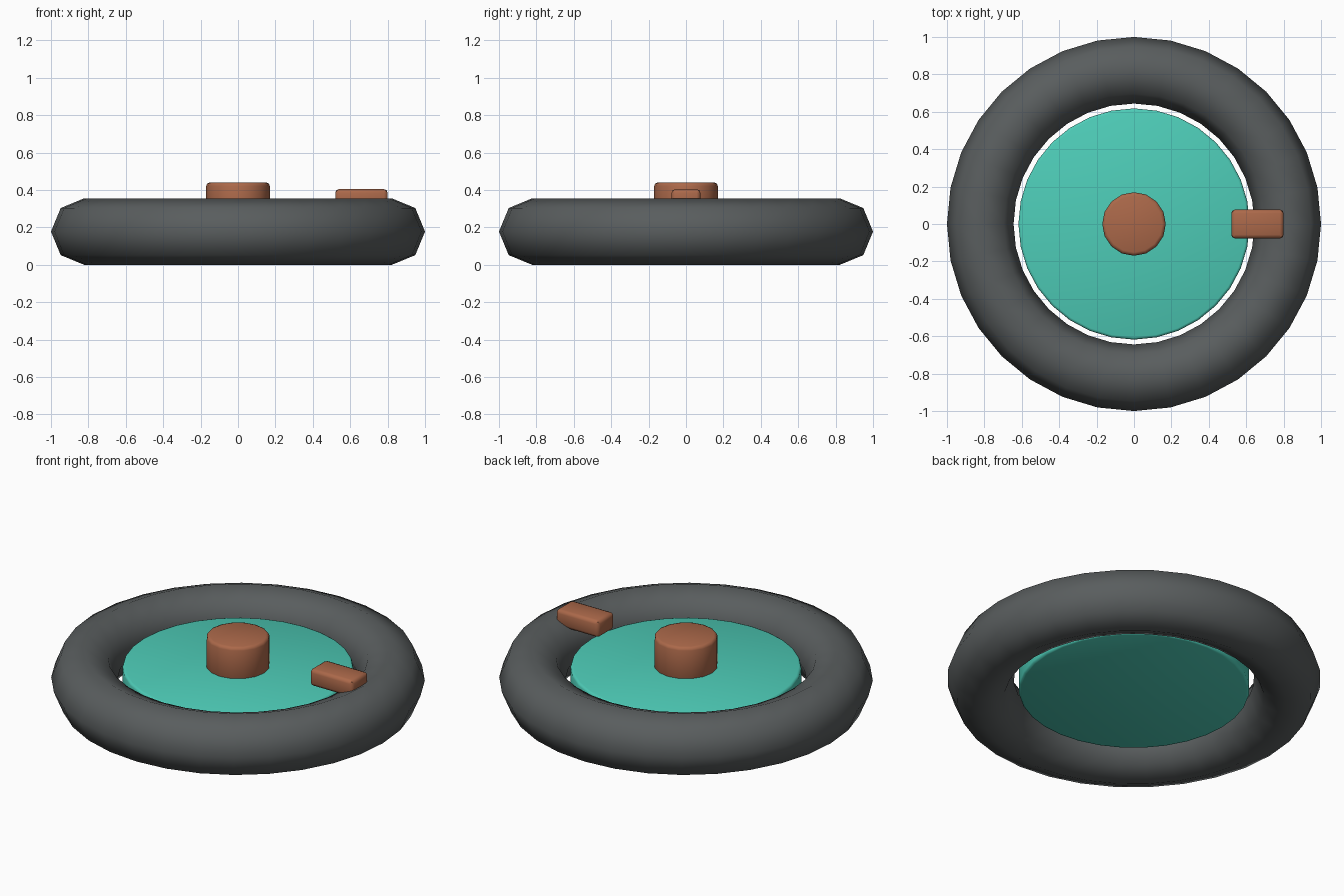
import bpy
from math import radians

cube = bpy.data.objects.get("Cube")
if cube:
    bpy.data.objects.remove(cube, do_unlink=True)


def material(name, rgb):
    mat = bpy.data.materials.new(name)
    mat.use_nodes = True
    color = (*rgb, 1.0)
    mat.diffuse_color = color
    mat.node_tree.nodes["Principled BSDF"].inputs["Base Color"].default_value = color
    return mat


rubber = material("dark grey rubber", (0.10, 0.11, 0.112))
teal = material("teal", (0.076, 0.61, 0.48))
copper = material("copper brown", (0.41, 0.14, 0.068))


def finish(name, mat, bevel=0.0):
    """Name the active object, colour it, round its rims and smooth it."""
    obj = bpy.context.object
    obj.name = obj.data.name = name
    obj.data.materials.append(mat)
    if bevel:
        mod = obj.modifiers.new("rounded_rims", 'BEVEL')
        mod.width = bevel
        mod.segments = 2
        mod.limit_method = 'ANGLE'
        mod.angle_limit = radians(40)
        bpy.ops.object.modifier_apply(modifier=mod.name)
        bpy.ops.object.shade_smooth_by_angle(angle=radians(46))
    else:
        bpy.ops.object.shade_smooth()
    return obj


def disc(name, mat, radius, bottom, top, sides, bevel):
    bpy.ops.mesh.primitive_cylinder_add(
        vertices=sides, radius=radius, depth=top - bottom,
        location=(0, 0, (bottom + top) / 2))
    return finish(name, mat, bevel)


# Outer tyre ring
tube = 0.178
bpy.ops.mesh.primitive_torus_add(
    major_segments=32, minor_segments=8,
    major_radius=1 - tube, minor_radius=tube, location=(0, 0, tube))
finish("outer_ring", rubber)

# Floating centre plate and its hub
disc("centre_plate", teal, 0.618, 0.10, 0.257, 32, 0.014)
disc("hub", copper, 0.17, 0.24, 0.44, 16, 0.018)

# Block resting on the ring's left side
bpy.ops.mesh.primitive_cube_add(size=1, location=(0.66, 0, 0.355))
block = bpy.context.object
block.scale = (0.28, 0.154, 0.10)
bpy.ops.object.transform_apply(location=False, rotation=False, scale=True)
finish("marker_block", copper, 0.02)
